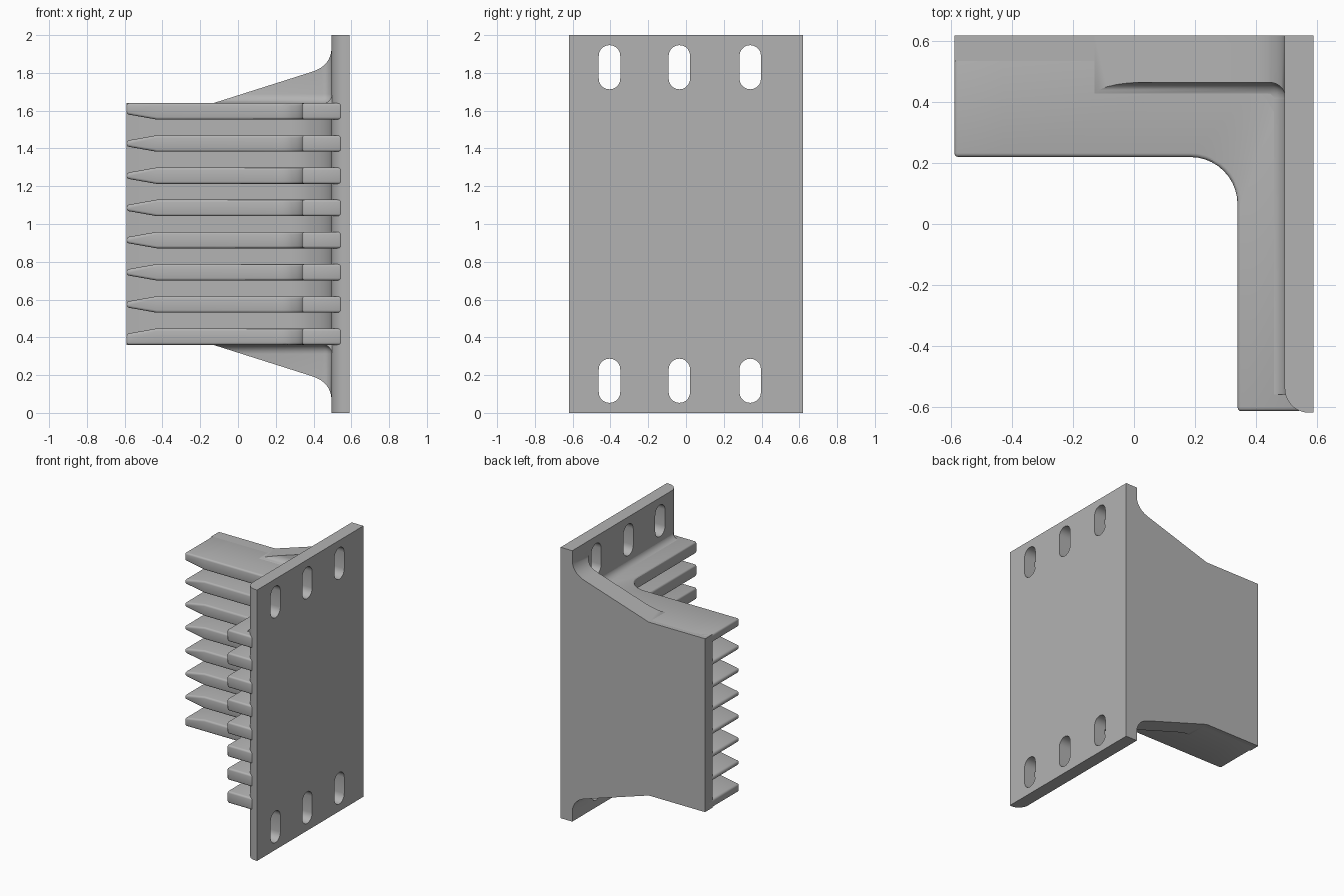
import bpy, bmesh
from math import sin, cos, radians

cube = bpy.data.objects.get("Cube")
if cube:
    bpy.data.objects.remove(cube, do_unlink=True)

grey = bpy.data.materials.new("plain grey")
grey.use_nodes = True
GREY = (0.45, 0.45, 0.45, 1)
grey.diffuse_color = GREY
grey.node_tree.nodes["Principled BSDF"].inputs["Base Color"].default_value = GREY

MID = 1.0        # every part is symmetric about this height
HALF = 0.64      # half height of the finned wall
PLATE_X = 0.495  # inner face of the mounting plate
parts, cutters = [], []


def arc(cx, cy, r, start, end, n=10):
    angles = [radians(start + (end - start) * i / n) for i in range(n + 1)]
    return [(cx + r * cos(a), cy + r * sin(a)) for a in angles]


def prism(bm, profile, lo, hi, axis):
    """Extrude a closed 2D profile along an axis."""
    def place(u, v, w):
        return {"x": (w, u, v), "y": (u, w, v), "z": (u, v, w)}[axis]
    rings = [[bm.verts.new(place(u, v, w)) for u, v in profile] for w in (lo, hi)]
    for ring in rings:
        bm.faces.new(ring)
    for i in range(len(profile)):
        j = (i + 1) % len(profile)
        bm.faces.new((rings[0][i], rings[0][j], rings[1][j], rings[1][i]))


def box(bm, x0, x1, y0, y1, z0, z1):
    prism(bm, [(x0, y0), (x1, y0), (x1, y1), (x0, y1)], z0, z1, "z")


def finish(name, bm, cutter=False, z=MID):
    bmesh.ops.recalc_face_normals(bm, faces=bm.faces[:])
    mesh = bpy.data.meshes.new(name)
    bm.to_mesh(mesh)
    bm.free()
    mesh.materials.append(grey)
    obj = bpy.data.objects.new(name, mesh)
    obj.location.z = z
    obj.hide_render = cutter
    bpy.context.collection.objects.link(obj)
    (cutters if cutter else parts).append(obj)
    return obj


def cut(obj, tool):
    mod = obj.modifiers.new("cut", "BOOLEAN")
    mod.operation = "DIFFERENCE"
    mod.solver = "EXACT"
    mod.object = tool


def bevel(obj, width, segments):
    mod = obj.modifiers.new("bevel", "BEVEL")
    mod.width = width
    mod.segments = segments
    mod.limit_method = "ANGLE"
    mod.angle_limit = radians(40)


# Mounting plate with one rounded edge
bm = bmesh.new()
prism(bm, [(0.59, -0.62), (0.59, 0.62), (PLATE_X, 0.62)]
      + arc(PLATE_X + 0.08, -0.54, 0.08, 180, 270), -1, 1, "z")
plate = finish("mounting_plate", bm)

# Six bolt slots through the plate
bm = bmesh.new()
for y in (-0.405, -0.035, 0.34):
    for side in (-1, 1):
        z = side * 0.83
        slot = arc(y, z + 0.06, 0.057, 0, 180) + arc(y, z - 0.06, 0.057, 180, 360)
        prism(bm, slot, 0.4, 0.7, "x")
cut(plate, finish("slot_cutter", bm, cutter=True))

# Back wall, swept into the plate with a large inner fillet
bm = bmesh.new()
prism(bm, [(0.52, 0.62), (-0.59, 0.62), (-0.59, 0.535)]
      + arc(0.185, 0.225, 0.31, 90, 0) + [(0.52, 0.225)], -HALF, HALF, "z")
finish("back_wall", bm)

# L-shaped cooling fins, thinned towards the free end of the wall
COUNT, THICK = 8, 0.0435
TAPER_X = -0.43
pitch = 2 * (HALF - THICK) / (COUNT - 1)
for i in range(COUNT):
    bm = bmesh.new()
    prism(bm, [(0.55, 0.6), (-0.59, 0.6), (-0.59, 0.22)]
          + arc(0.185, 0.065, 0.155, 90, 0) + [(0.34, -0.615), (0.55, -0.615)],
          -THICK, THICK, "z")
    bmesh.ops.bisect_plane(bm, geom=bm.verts[:] + bm.edges[:] + bm.faces[:],
                           plane_co=(TAPER_X, 0, 0), plane_no=(1, 0, 0))
    for v in bm.verts:
        outer = (i == 0 and v.co.z < 0) or (i == COUNT - 1 and v.co.z > 0)
        if v.co.x < TAPER_X - 0.01 and not outer:
            v.co.z *= 0.35
    fin = finish(f"fin_{i + 1}", bm, z=MID - HALF + THICK + i * pitch)
    bevel(fin, 0.013, 3)

# Rounded block that leaves coves where brace, fin and plate meet
bm = bmesh.new()
box(bm, -1, PLATE_X + 0.002, -1, 0.465, HALF - 0.002, 2)
cove_cutter = finish("cove_cutter", bm, cutter=True)
bevel(cove_cutter, 0.05, 6)

# Sloping brace flaring into the plate, repeated below
bm = bmesh.new()
flare = []
for i in range(11):
    t = i / 10
    flare.append(((1 - t) ** 2 * 0.39 + 2 * t * (1 - t) * PLATE_X + t * t * PLATE_X,
                  (1 - t) ** 2 * 0.805 + 2 * t * (1 - t) * 0.838 + t * t * 0.935))
prism(bm, [(0.52, 0.6), (-0.13, 0.6), (-0.13, HALF)] + flare + [(0.52, 0.935)],
      0.41, 0.62, "y")
brace = finish("corner_brace", bm)

# Cove along the plate above the outer fin
bm = bmesh.new()
box(bm, 0.44, 0.52, -0.56, 0.43, 0.6, 0.7)
cove = finish("plate_cove", bm)

for obj in (brace, cove):
    cut(obj, cove_cutter)
    mirror = obj.modifiers.new("mirror", "MIRROR")
    mirror.use_axis = (False, False, True)

# Apply modifiers, drop the cutters and shade
bpy.context.view_layer.update()
bpy.ops.object.select_all(action="DESELECT")
for obj in parts:
    obj.select_set(True)
bpy.context.view_layer.objects.active = plate
bpy.ops.object.convert(target="MESH")
for obj in cutters:
    bpy.data.objects.remove(obj, do_unlink=True)
bpy.ops.object.shade_smooth_by_angle(angle=radians(30))
